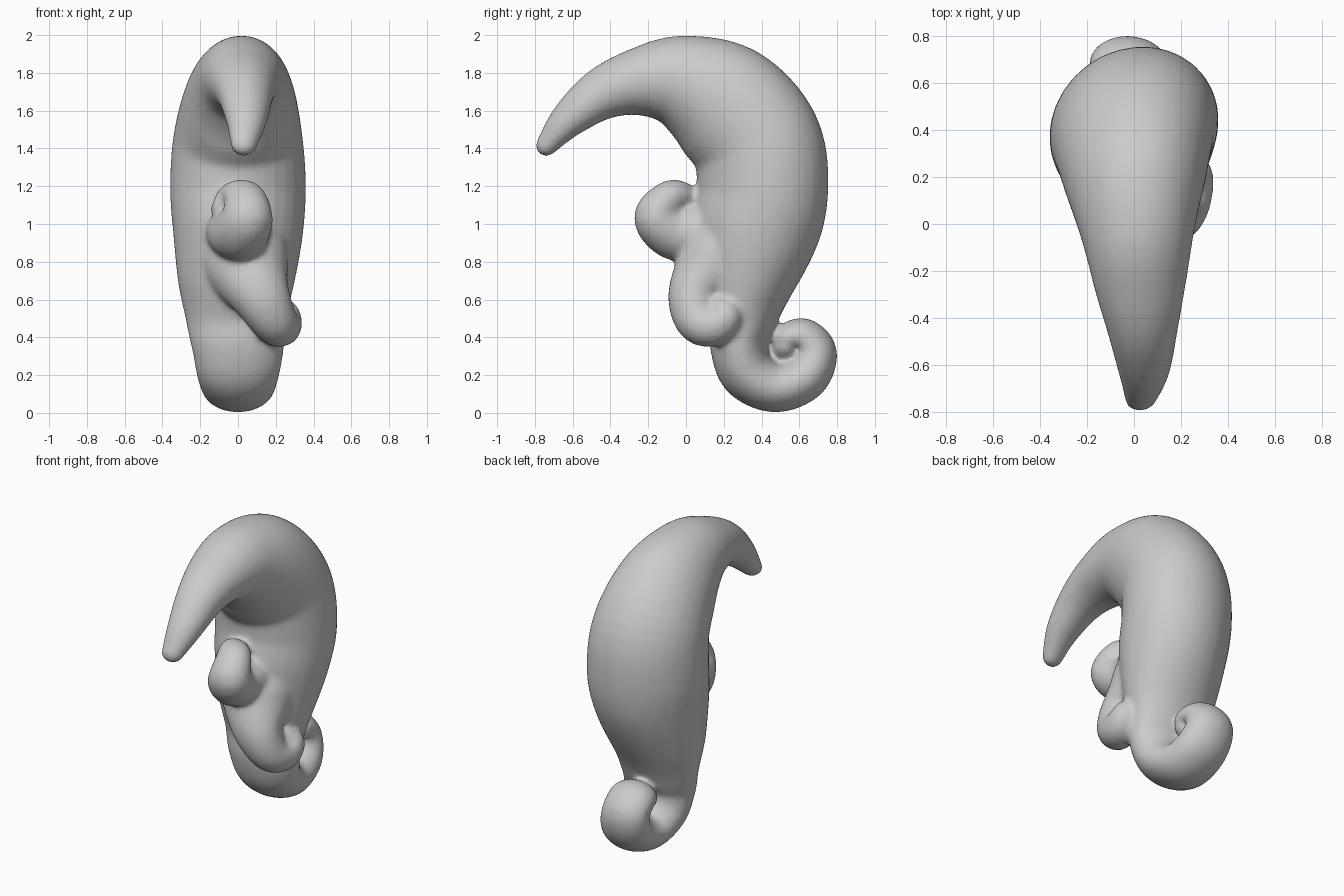
import bpy, bmesh, math
from mathutils import Vector

if "Cube" in bpy.data.objects:
    bpy.data.objects.remove(bpy.data.objects["Cube"])

SIDES, STEPS = 32, 6


def spline(a, b, c, d, t):
    # Catmull-Rom on whole control tuples
    return [0.5 * (2*q + (r-p)*t + (2*p-5*q+4*r-s)*t*t + (3*q-p-3*r+s)*t**3)
            for p, q, r, s in zip(a, b, c, d)]


def sweep(bm, keys, skew=0.0):
    """Skin elliptical rings along keys of (x, y, z, in-plane radius, side radius)."""
    n, pts = len(keys), []
    for i in range(n - 1):
        four = (keys[max(i-1, 0)], keys[i], keys[i+1], keys[min(i+2, n-1)])
        pts += [spline(*four, s / STEPS) for s in range(STEPS)]
    pts.append(keys[-1])
    rows = []
    for i, p in enumerate(pts):
        t = Vector(pts[min(i+1, len(pts)-1)][:3]) - Vector(pts[max(i-1, 0)][:3])
        rows.append((Vector(p[:3]), t.normalized(), p[3], p[4]))

    # rounded ends
    def cap(row, sign):
        c, t, r, w = row
        return [(c + t*sign*r*math.sin(a), t, r*math.cos(a), w*math.cos(a))
                for a in (0.4, 0.8, 1.15, 1.4)]
    rows = cap(rows[0], -1)[::-1] + rows + cap(rows[-1], 1)

    rings = []
    for c, t, r, w in rows:
        side = (Vector((1, 0, 0)) - t * t.x).normalized()
        up = t.cross(side)
        ring = []
        for k in range(SIDES):
            a = 2 * math.pi * k / SIDES
            v = c + side*w*math.cos(a) + up*r*math.sin(a)
            v.y += skew * (v.x - c.x) * min(1, max(0, c.z - .6) * 2)
            ring.append(bm.verts.new(v))
        rings.append(ring)
    for lo, hi in zip(rings, rings[1:]):
        for k in range(SIDES):
            j = (k + 1) % SIDES
            bm.faces.new((lo[k], lo[j], hi[j], hi[k]))
    bm.faces.new(rings[0][::-1])
    bm.faces.new(rings[-1])


bm = bmesh.new()

# main hooked body ending in the bottom curl
sweep(bm, [
    (.03, -.74, 1.415, .058, .07), (.045, -.625, 1.55, .097, .11),
    (.04, -.45, 1.685, .138, .15), (.03, -.26, 1.75, .18, .195),
    (.02, -.045, 1.752, .252, .24), (.01, .185, 1.645, .33, .30),
    (0, .37, 1.44, .345, .345), (0, .405, 1.19, .347, .36),
    (0, .365, .96, .34, .345), (-.01, .32, .70, .265, .31),
    (-.01, .30, .49, .182, .265), (0, .28, .35, .152, .245),
    (0, .33, .21, .148, .22), (0, .475, .132, .13, .19),
    (-.01, .63, .19, .125, .175), (-.03, .685, .315, .115, .16),
    (-.03, .62, .395, .108, .155), (-.01, .545, .385, .09, .14),
    (0, .525, .345, .07, .11)], skew=0.1)

# upper front curl, its plane turned a little toward the front corner
sweep(bm, [
    (.02, .22, .96, .16, .18), (0, .04, .955, .15, .17),
    (.015, -.07, .958, .145, .155), (.05, -.155, 1.04, .122, .135),
    (.03, -.085, 1.14, .093, .11), (-.03, -.01, 1.135, .08, .09),
    (-.08, -.02, 1.08, .065, .065)])

# lower front curl, swinging out to one side
sweep(bm, [
    (.01, .22, .92, .2, .24), (.05, .14, .77, .2, .225),
    (.12, .045, .62, .142, .16), (.19, .068, .49, .124, .125),
    (.23, .15, .463, .11, .11), (.25, .21, .515, .088, .085),
    (.23, .18, .56, .06, .06)])

bmesh.ops.recalc_face_normals(bm, faces=bm.faces)
mesh = bpy.data.meshes.new("curled_body")
bm.to_mesh(mesh)
bm.free()
body = bpy.data.objects.new("curled_body", mesh)
bpy.context.collection.objects.link(body)

# fuse the parts into one soft skin
fuse = body.modifiers.new("fuse", 'REMESH')
fuse.mode = 'VOXEL'
fuse.voxel_size = 0.014
fuse.use_smooth_shade = True
soften = body.modifiers.new("soften", 'SMOOTH')
soften.factor = 0.5
soften.iterations = 16
